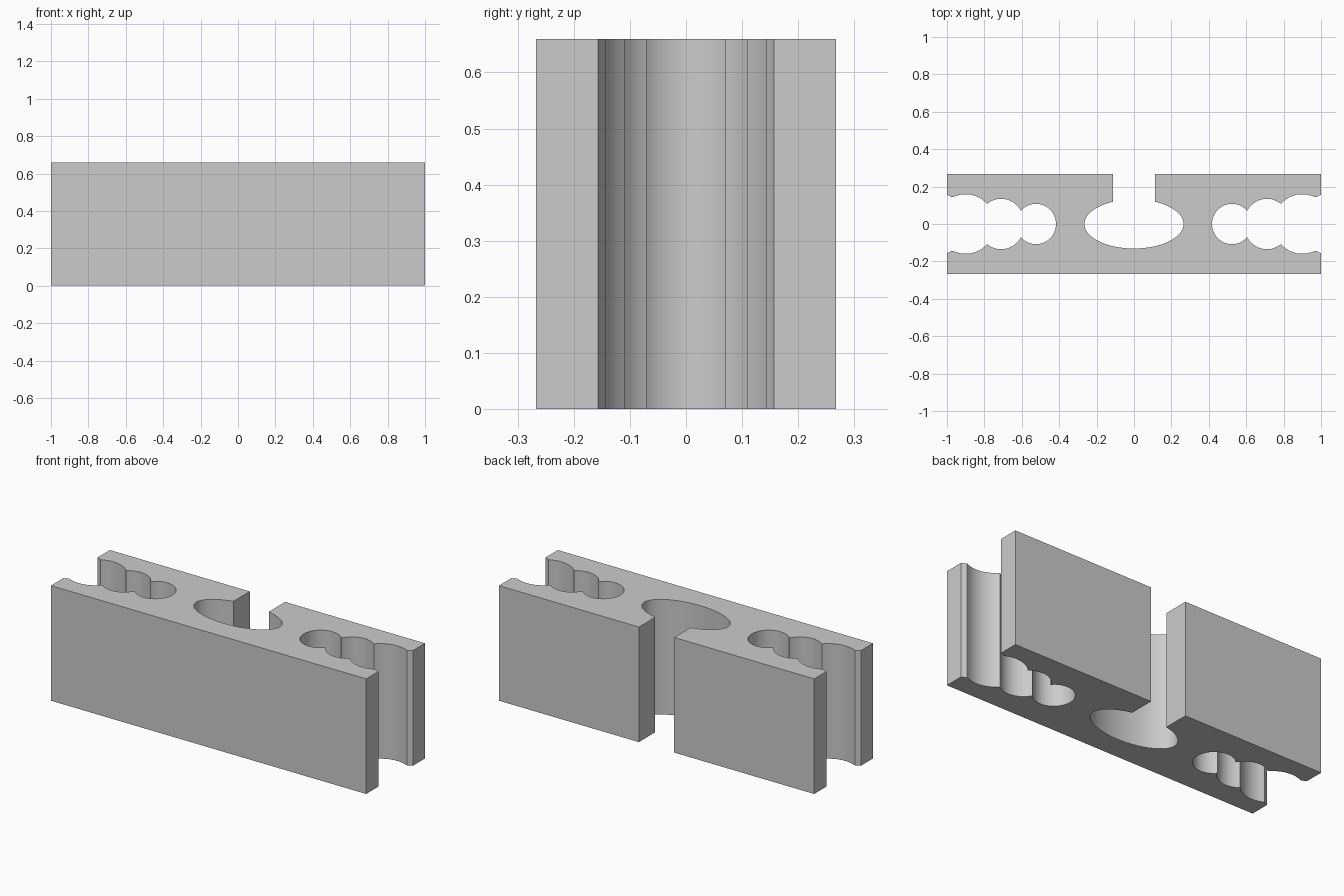
import bpy
import bmesh
from math import acos, cos, sin, pi

HALF_DEPTH, HEIGHT = 0.267, 0.66
SLOT = 0.112
# Side channel lobes, outermost first: centre x, x radius, y radius, outer x, inner x
LOBES = [
    (1.06, 0.165, 0.168, 1.0, 0.973),
    (0.90, 0.156, 0.159, 0.973, 0.786),
    (0.71, 0.124, 0.135, 0.786, 0.604),
    (0.524, 0.107, 0.108, 0.604, 0.417),
]

old = bpy.data.objects.get("Cube")
if old:
    bpy.data.objects.remove(old, do_unlink=True)


def arc(cx, rx, ry, start, end, steps):
    """Points on an ellipse from one angle to another."""
    angles = [start + (end - start) * i / steps for i in range(steps + 1)]
    return [(cx + rx * cos(a), ry * sin(a)) for a in angles]


# Scalloped side channel, lower wall running inward
wall = []
for cx, rx, ry, outer, inner in LOBES:
    start = acos((outer - cx) / rx)
    end = acos(max(-1.0, (inner - cx) / rx))
    points = arc(cx, rx, ry, -start, -end, 20)
    wall += points[1:] if wall else points

# Right half of the outline: front corner, channel, back corner, slot, oval
half = [(1, -HALF_DEPTH)] + wall
half += [(x, -y) for x, y in reversed(wall[:-1])]
half += [(1, HALF_DEPTH), (SLOT, HALF_DEPTH)]
half += arc(0, 0.265, 0.131, acos(SLOT / 0.265), -pi / 2, 48)
outline = half + [(-x, y) for x, y in reversed(half[:-1])]

# Extrude the outline to full height
bm = bmesh.new()
base = bm.faces.new([bm.verts.new((x, y, 0)) for x, y in outline])
top = bmesh.ops.extrude_face_region(bm, geom=[base], use_keep_orig=True)
bmesh.ops.translate(bm, vec=(0, 0, HEIGHT),
                    verts=[v for v in top["geom"] if isinstance(v, bmesh.types.BMVert)])
bmesh.ops.recalc_face_normals(bm, faces=bm.faces)
mesh = bpy.data.meshes.new("slotted_block")
bm.to_mesh(mesh)
bm.free()

block = bpy.data.objects.new("slotted_block", mesh)
bpy.context.collection.objects.link(block)

# Plain grey material
grey = bpy.data.materials.new("light grey")
grey.use_nodes = True
colour = (0.6, 0.6, 0.6, 1)
grey.diffuse_color = colour
grey.node_tree.nodes["Principled BSDF"].inputs["Base Color"].default_value = colour
mesh.materials.append(grey)

# Smooth curved walls, crisp corners
bpy.ops.object.select_all(action="DESELECT")
block.select_set(True)
bpy.context.view_layer.objects.active = block
bpy.ops.object.shade_smooth_by_angle(angle=pi / 9)
